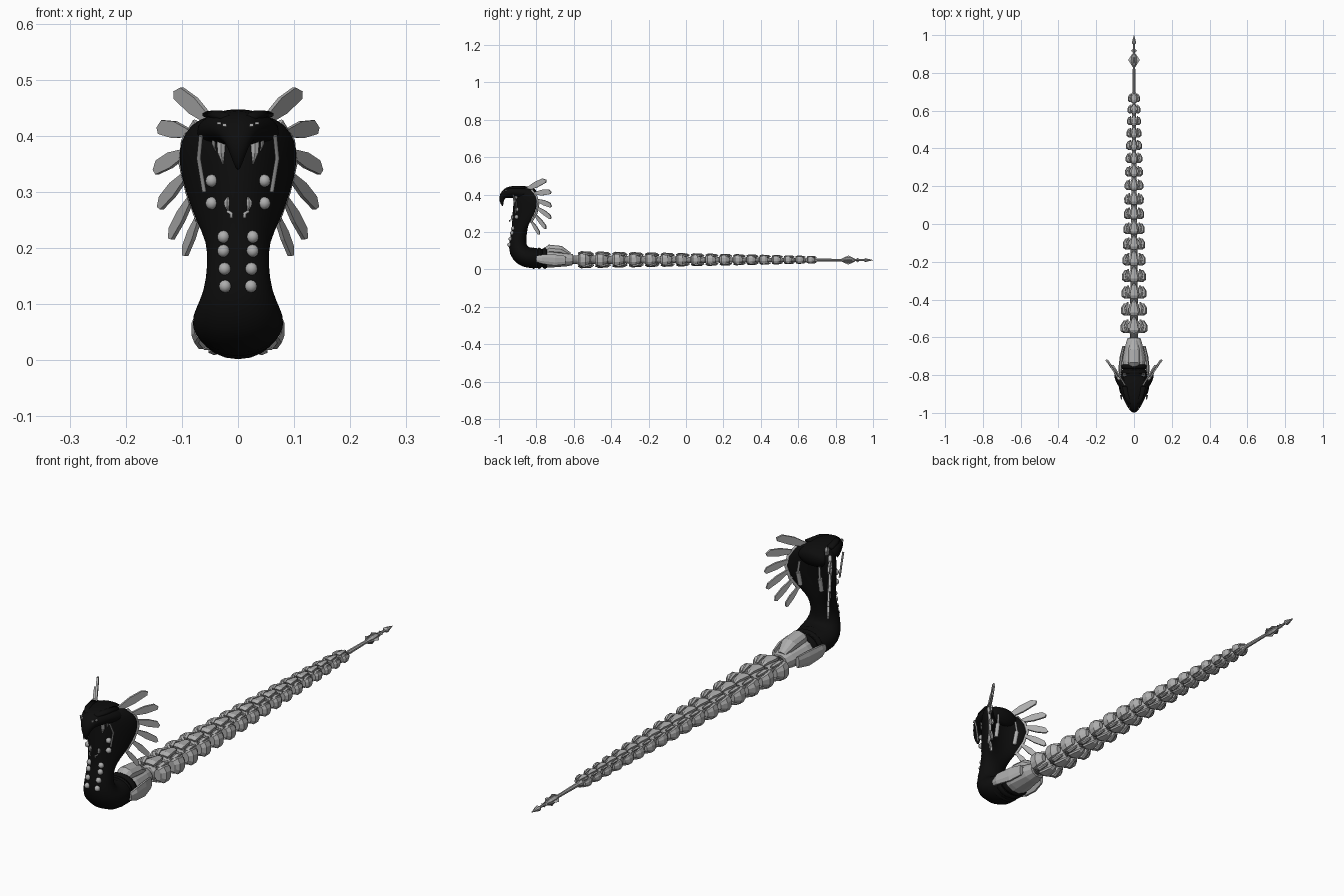
import bpy, bmesh, math
from mathutils import Vector, Matrix
from mathutils.bvhtree import BVHTree

if "Cube" in bpy.data.objects:
    bpy.data.objects.remove(bpy.data.objects["Cube"])


def material(name, value):
    m = bpy.data.materials.new(name)
    m.use_nodes = True
    m.diffuse_color = (value, value, value, 1)
    m.node_tree.nodes["Principled BSDF"].inputs["Base Color"].default_value = (value, value, value, 1)
    return m


BLACK = material("black skin", 0.004)
GREY = material("light grey metal", 0.42)
DARK = material("dark grey metal", 0.25)


def loft(bm, rings, sides=8, turn=0.5):
    """Skin rings of (x, y, z, half width, half depth, backward sweep of the edges)."""
    centres = [Vector(r[:3]) for r in rings]
    loops = []
    for i, r in enumerate(rings):
        t = centres[min(i + 1, len(rings) - 1)] - centres[max(i - 1, 0)]
        t.x = 0
        t.normalize()
        normal = Vector((0, -t.z, t.y))
        sweep = r[5] if len(r) > 5 else 0
        loop = []
        for k in range(sides):
            a = math.tau * (k + turn) / sides
            p = centres[i] + Vector((r[3] * math.cos(a), 0, 0)) + normal * r[4] * math.sin(a)
            p.y += sweep * math.cos(a) ** 2
            loop.append(bm.verts.new(p))
        loops.append(loop)
    for a, b in zip(loops, loops[1:]):
        for k in range(sides):
            j = (k + 1) % sides
            bm.faces.new((a[k], a[j], b[j], b[k]))
    bm.faces.new(loops[0])
    bm.faces.new(loops[-1])


def finish(bm, name, mat, smooth=False):
    bmesh.ops.recalc_face_normals(bm, faces=bm.faces)
    mesh = bpy.data.meshes.new(name)
    bm.to_mesh(mesh)
    mesh.materials.append(mat)
    ob = bpy.data.objects.new(name, mesh)
    bpy.context.collection.objects.link(ob)
    if smooth:
        mesh.shade_smooth()
    return ob


def subdivide(ob):
    ob.modifiers.new("rounding", 'SUBSURF').levels = 1
    ob.modifiers["rounding"].render_levels = 1


def tube(name, points, radius, mat):
    cu = bpy.data.curves.new(name, 'CURVE')
    cu.dimensions = '3D'
    cu.bevel_depth = radius
    cu.bevel_resolution = 2
    cu.use_fill_caps = True
    sp = cu.splines.new('POLY')
    sp.points.add(len(points) - 1)
    for p, co in zip(sp.points, points):
        p.co = (*co, 1)
    cu.materials.append(mat)
    bpy.context.collection.objects.link(bpy.data.objects.new(name, cu))


# Raised neck and swept-back hood
body = bmesh.new()
loft(body, [(0, -.74, .062, .055, .048), (0, -.80, .06, .072, .054), (0, -.85, .062, .084, .058),
            (0, -.888, .085, .078, .058), (0, -.902, .125, .06, .05), (0, -.897, .17, .055, .043),
            (0, -.89, .21, .055, .042, .01), (0, -.887, .25, .076, .044, .04),
            (0, -.885, .30, .094, .044, .07), (0, -.88, .35, .107, .045, .08),
            (0, -.875, .39, .104, .045, .07), (0, -.87, .42, .086, .042, .05),
            (0, -.87, .44, .05, .03, .02)], 24, 0)
# Head with hooked beak
loft(body, [(0, -.80, .39, .05, .03), (0, -.83, .40, .078, .042), (0, -.88, .413, .074, .036),
            (0, -.92, .415, .06, .033), (0, -.955, .412, .043, .031), (0, -.982, .395, .025, .02),
            (0, -.988, .365, .013, .012), (0, -.98, .338, .003, .003)], 20, 0)
subdivide(finish(body, "neck_hood_and_head", BLACK, True))
surface = BVHTree.FromBMesh(body)


def front_y(x, z):
    hit = surface.ray_cast(Vector((x, -2, z)), Vector((0, 1, 0)))[0]
    return hit.y if hit else -.9


# Neck collar ridges
bm = bmesh.new()
for y in (-.755, -.785, -.815):
    loft(bm, [(0, y - .012, .06, .064, .05), (0, y, .06, .072, .058), (0, y + .012, .06, .064, .05)], 20, 0)
finish(bm, "neck_collars", BLACK, True)

# Paired studs down the front
bm = bmesh.new()
for x, z in ((.047, .32), (.047, .28), (.026, .22), (.026, .195), (.024, .163), (.023, .132)):
    for s in (-1, 1):
        bmesh.ops.create_uvsphere(bm, u_segments=10, v_segments=6, radius=.0115,
                                  matrix=Matrix.Translation((s * x, front_y(x, z), z)))
finish(bm, "front_studs", GREY, True)

# Fangs, throat spikes and eyes
for side, s in (("left", 1), ("right", -1)):
    bm = bmesh.new()
    for x, z, w, h in ((.03, .378, .009, .028), (.043, .387, .004, .014), (.02, .278, .006, .013)):
        y = front_y(x, z) - .004
        loft(bm, [(s * (x - .003), y, z - h, .001, .001), (s * x, y, z - h * .3, w * .8, .007),
                  (s * x, y, z + h * .4, w, .007), (s * (x - .002), y, z + h, w * .3, .003)], 6)
    finish(bm, side + "_fangs", GREY)
    bm = bmesh.new()
    for x in (.024, .034):
        z = .421 + (x - .029) * .3
        bmesh.ops.create_cube(bm, size=1, matrix=Matrix.Translation((s * x, front_y(x, z), z))
                              @ Matrix.Diagonal((.007, .008, .005, 1)))
    finish(bm, side + "_eye", GREY)
    # Brow ridge
    bm = bmesh.new()
    loft(bm, [(s * .02, -.955, .432, .012, .006), (s * .035, -.92, .437, .016, .009),
              (s * .05, -.86, .438, .014, .007)], 8)
    finish(bm, side + "_brow", BLACK, True)
    tube(side + "_throat_hook", [(s * .018, -.934, .265), (s * .012, -.945, .262), (s * .012, -.94, .255)],
         .003, GREY)
    # Rods on the back of the hood
    tube(side + "_hood_rail", [(s * .075, -.825, .425), (s * .096, -.80, .39), (s * .1, -.79, .35),
                               (s * .088, -.80, .30), (s * .07, -.83, .25)], .006, GREY)
    tube(side + "_hood_rod", [(s * .045, -.80, .38), (s * .05, -.795, .33)], .005, DARK)
    tube(side + "_hood_piston", [(s * .05, -.797, .335), (s * .048, -.81, .28)], .009, GREY)
    tube(side + "_jaw_bar", [(s * .066, -.925, .40), (s * .07, -.908, .36), (s * .06, -.91, .30)],
         .004, DARK)

# Crest blades fanning out from each hood edge
BLADES = [((.05, -.85, .428), (.113, -.745, .474)), ((.088, -.81, .405), (.142, -.72, .41)),
          ((.095, -.795, .37), (.148, -.72, .335)), ((.093, -.795, .33), (.14, -.722, .27)),
          ((.083, -.805, .29), (.12, -.75, .215)), ((.07, -.825, .255), (.095, -.785, .185))]
OUTLINE = [(0, -.3), (0, .3), (.45, .75), (.85, .75), (1, .2), (.95, -.25), (.5, -.45)]
for side, s in (("left", 1), ("right", -1)):
    bm = bmesh.new()
    for i, (root, tip) in enumerate(BLADES):
        a, b = Vector(root), Vector(tip)
        along = b - a
        flat = along.cross(Vector((0, 0, 1))).normalized()
        up = flat.cross(along).normalized() * (.027 - .002 * i)
        layers = []
        for off in (-.004, .004):
            pts = [a + along * u + up * v + flat * off for u, v in OUTLINE]
            layers.append([bm.verts.new((p.x * s, p.y, p.z)) for p in pts])
            bm.faces.new(layers[-1])
        for k in range(len(OUTLINE)):
            j = (k + 1) % len(OUTLINE)
            bm.faces.new((layers[0][k], layers[0][j], layers[1][j], layers[1][k]))
    finish(bm, side + "_crest_blades", GREY)

# Connector shell between neck and tail
bm = bmesh.new()
loft(bm, [(0, -.765, .055, .06, .046), (0, -.72, .055, .062, .046), (0, -.64, .053, .047, .038),
          (0, -.605, .052, .036, .03)], 12)
loft(bm, [(0, -.755, .09, .025, .022), (0, -.73, .105, .034, .028), (0, -.67, .10, .034, .026),
          (0, -.62, .078, .018, .012)], 10)
for s in (-1, 1):
    loft(bm, [(s * .068, -.80, .055, .010, .016), (s * .074, -.77, .055, .010, .026),
              (s * .066, -.70, .05, .010, .032), (s * .054, -.645, .05, .008, .024)], 8)
finish(bm, "connector_shell", GREY)

# Tail segment: core, ridges and side lobes, shared by every link
bm = bmesh.new()
loft(bm, [(0, -.042, 0, .022, .024), (0, -.03, 0, .034, .036), (0, .018, 0, .03, .034),
          (0, .042, 0, .016, .02)], 8)
for s in (-1, 1):
    loft(bm, [(0, -.036, s * .03, .022, .008), (0, -.02, s * .036, .028, .010),
              (0, .03, s * .034, .016, .009), (0, .046, s * .027, .006, .005)], 6)
    loft(bm, [(s * .04, -.038, 0, .016, .024), (s * .053, -.026, 0, .020, .036),
              (s * .058, .004, 0, .015, .033), (s * .046, .028, 0, .010, .018)], 8)
    for h in (-1, 1):
        loft(bm, [(s * .036, -.03, h * .026, .010, .008), (s * .042, -.005, h * .034, .012, .009),
                  (s * .034, .034, h * .026, .006, .006)], 6)
first = finish(bm, "tail_segment_01", GREY)
y, COUNT = -.54, 17
for i in range(COUNT):
    f = i / (COUNT - 1)
    ob = first if i == 0 else bpy.data.objects.new(f"tail_segment_{i + 1:02d}", first.data)
    if i:
        bpy.context.collection.objects.link(ob)
    ob.location = (0, y, .052)
    ob.scale = (1 - .56 * f, 1 - .38 * f, 1 - .55 * f)
    y += .092 - .035 * f

# Spine rod through the links
bm = bmesh.new()
loft(bm, [(0, -.63, .052, .024, .024), (0, .67, .05, .009, .009)], 10)
finish(bm, "tail_spine", DARK, True)

# Tail rod, finned bulb and pointed tip
bm = bmesh.new()
loft(bm, [(0, .64, .05, .012, .012), (0, .66, .05, .024, .021), (0, .70, .05, .009, .009),
          (0, .83, .05, .007, .007), (0, .86, .05, .016, .016), (0, .885, .05, .015, .015),
          (0, .905, .05, .006, .006), (0, .95, .05, .005, .005), (0, .958, .05, .013, .011),
          (0, 1, .05, .001, .001)], 8)
for w, d in ((.031, .003), (.003, .028)):
    loft(bm, [(0, .835, .05, w * .3, d * .4), (0, .868, .05, w, d), (0, .90, .05, w * .3, d * .4)], 6, 0)
    loft(bm, [(0, .905, .05, .003, .003), (0, .918, .05, w * .5, d * .5), (0, .93, .05, .003, .003)], 6, 0)
finish(bm, "tail_tip", GREY)
